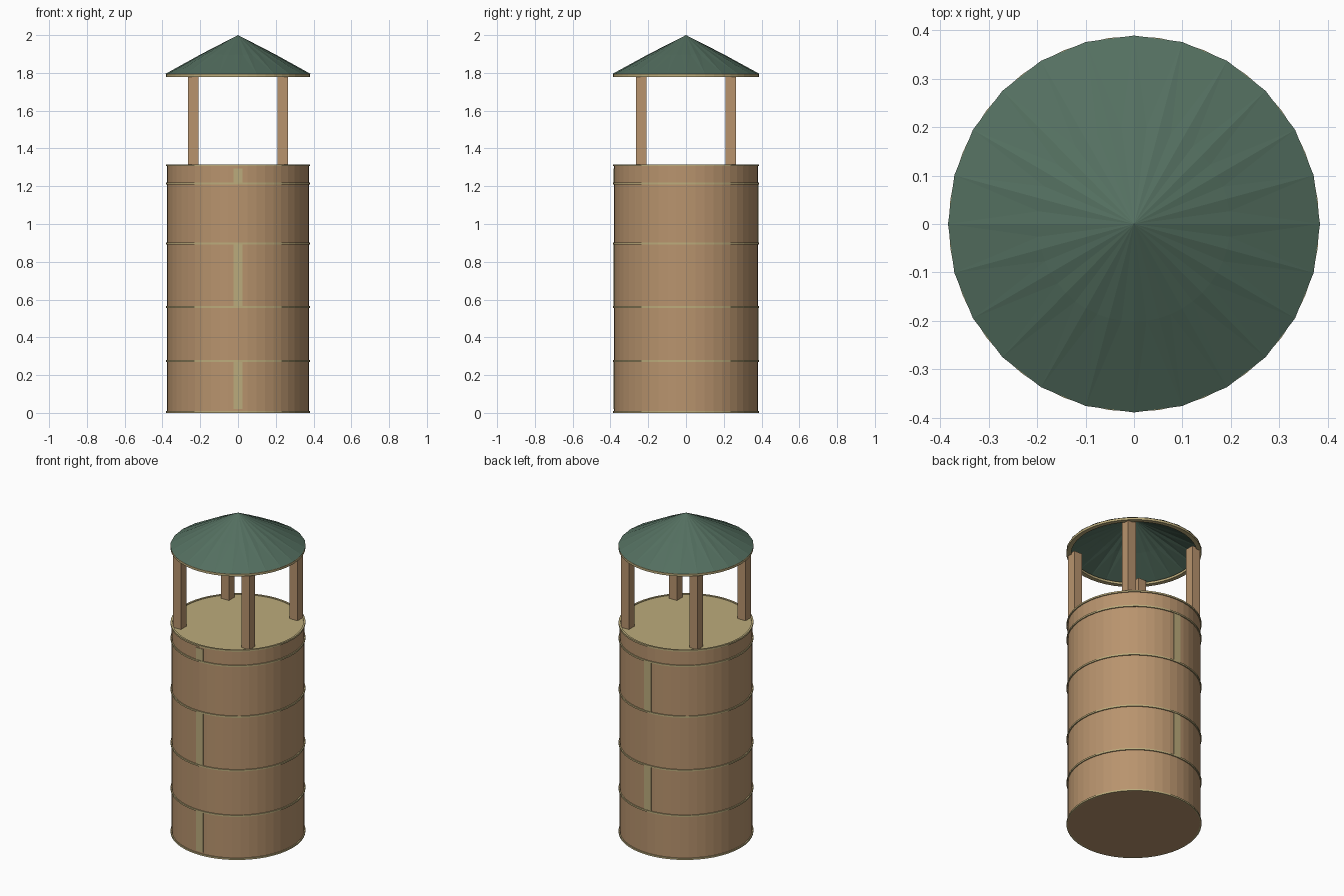
import bpy, bmesh
from math import sin, cos, tau

if "Cube" in bpy.data.objects:
    bpy.data.objects.remove(bpy.data.objects["Cube"])

RX, RY = 0.382, 0.387      # outer half widths
SIDES = 48


def material(name, color):
    mat = bpy.data.materials.new(name)
    mat.use_nodes = True
    mat.diffuse_color = (*color, 1)
    bsdf = mat.node_tree.nodes["Principled BSDF"]
    bsdf.inputs["Base Color"].default_value = (*color, 1)
    bsdf.inputs["Roughness"].default_value = 0.8
    return mat


wood = material("brown wood", (0.48, 0.295, 0.155))
trim = material("pale straw trim", (0.50, 0.41, 0.20))
green = material("dark green roof", (0.088, 0.16, 0.117))


def make(name, bm, *mats):
    bmesh.ops.recalc_face_normals(bm, faces=bm.faces)
    mesh = bpy.data.meshes.new(name)
    bm.to_mesh(mesh)
    bm.free()
    for mat in mats:
        mesh.materials.append(mat)
    obj = bpy.data.objects.new(name, mesh)
    bpy.context.collection.objects.link(obj)
    return obj


def ring(bm, scale, z, count=SIDES):
    return [bm.verts.new((RX * scale * cos(tau * i / count),
                          RY * scale * sin(tau * i / count), z))
            for i in range(count)]


def bridge(bm, a, b):
    n = len(a)
    for i in range(n):
        bm.faces.new((a[i], a[(i + 1) % n], b[(i + 1) % n], b[i]))


def hoop(name, inner, z0, z1, mat):
    bm = bmesh.new()
    loops = [ring(bm, s, z) for s, z in
             ((inner, z0), (1, z0), (1, z1), (inner, z1))]
    for i in range(4):
        bridge(bm, loops[i], loops[(i + 1) % 4])
    return make(name, bm, mat)


def box(name, x0, x1, y0, y1, z0, z1, mat):
    bm = bmesh.new()
    bmesh.ops.create_cube(bm, size=1)
    for v in bm.verts:
        v.co = (x1 if v.co.x > 0 else x0,
                y1 if v.co.y > 0 else y0,
                z1 if v.co.z > 0 else z0)
    return make(name, bm, mat)


# Tower drum with a straw coloured deck
bm = bmesh.new()
low, high = ring(bm, 0.984, 0), ring(bm, 0.984, 1.312)
bridge(bm, low, high)
bm.faces.new(low)
bm.faces.new(high).material_index = 1
make("tower_drum", bm, wood, trim)

# Thin hoops around the drum
for i, z in enumerate((0.005, 0.275, 0.56, 0.897, 1.215, 1.311)):
    hoop(f"drum_hoop_{i + 1}", 0.97, z - 0.005, z + 0.005, trim)

# Vertical battens, staggered between front and back
for i, (side, z0, z1) in enumerate(((-1, 0.02, 0.275), (1, 0.275, 0.56),
                                    (-1, 0.56, 0.897), (1, 0.897, 1.215),
                                    (-1, 1.215, 1.295))):
    y0, y1 = sorted((side * 0.376, side * 0.383))
    box(f"batten_{i + 1}", -0.025, 0.025, y0, y1, z0, z1, trim)

# Four corner posts
for fy, sy in (("front", -1), ("back", 1)):
    for fx, sx in (("right", -1), ("left", 1)):
        x, y = sx * 0.238, sy * 0.238
        box(f"{fy}_{fx}_post", x - 0.028, x + 0.028, y - 0.028, y + 0.028,
            1.31, 1.79, wood)

# Eaves ring under the roof
hoop("eaves_ring", 0.93, 1.779, 1.793, trim)

# Pleated conical roof: ridges run from the rim to the peak
bm = bmesh.new()
PLEATS = 24
rim = ring(bm, 1.004, 1.795, PLEATS)
mid = ring(bm, 0.52, 1.8975, 2 * PLEATS)
for v in mid[1::2]:
    v.co.z -= 0.003
peak = bm.verts.new((0, 0, 2))
for i in range(2 * PLEATS):
    bm.faces.new((mid[i], mid[(i + 1) % len(mid)], peak))
for i in range(PLEATS):
    nxt = (i + 1) % PLEATS
    bm.faces.new((rim[i], mid[2 * i + 1], mid[2 * i]))
    bm.faces.new((rim[i], rim[nxt], mid[2 * i + 1]))
    bm.faces.new((rim[nxt], mid[2 * nxt], mid[2 * i + 1]))
make("roof", bm, green)
